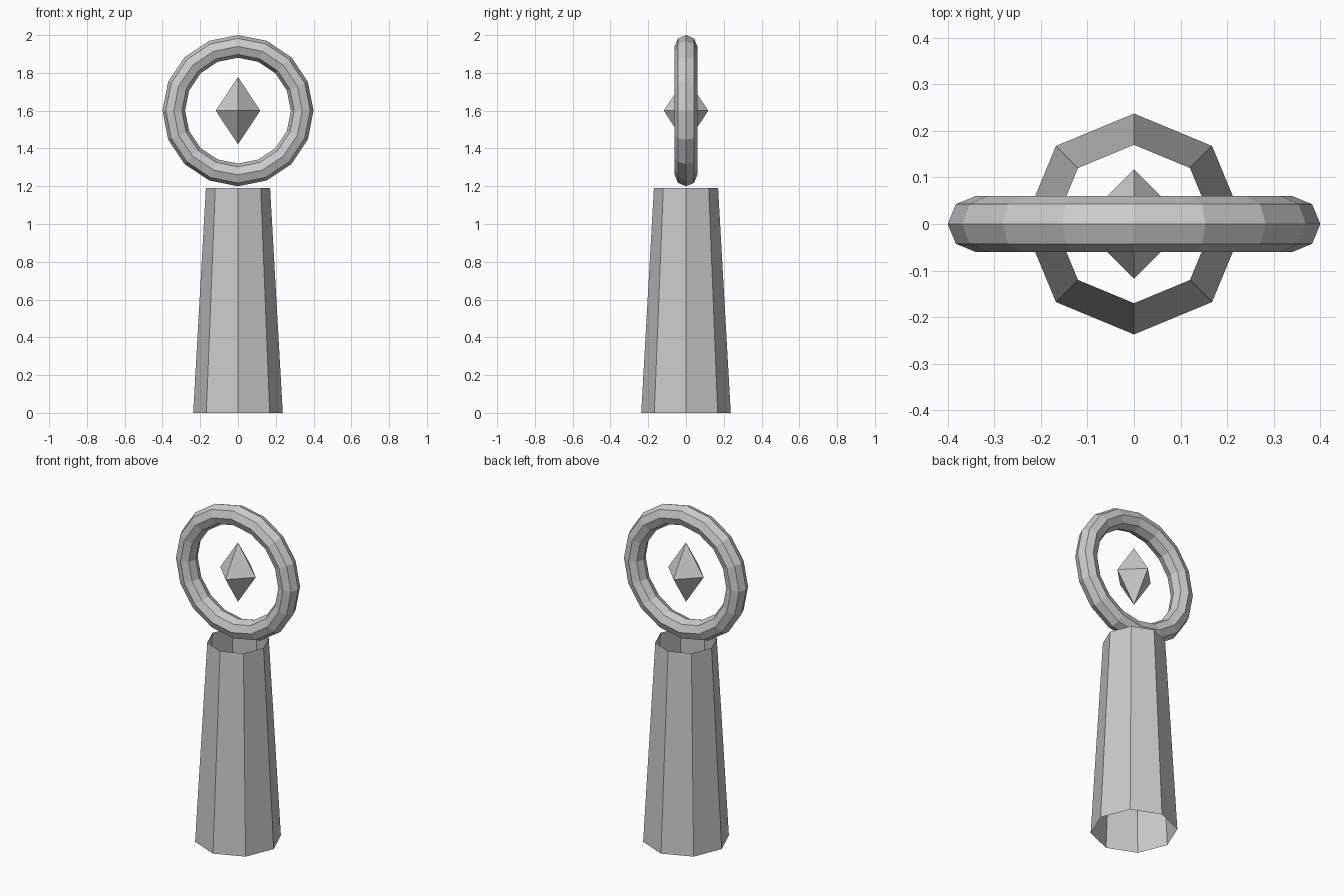
import bpy
import bmesh
from math import cos, sin, tau

cube = bpy.data.objects.get("Cube")
if cube:
    bpy.data.objects.remove(cube, do_unlink=True)

stone = bpy.data.materials.new("grey_stone")
stone.use_nodes = True
GREY = (0.6, 0.6, 0.6, 1)
stone.diffuse_color = GREY
stone.node_tree.nodes["Principled BSDF"].inputs["Base Color"].default_value = GREY


def finish(name, bm):
    """Turn a bmesh into a flat-shaded object."""
    bmesh.ops.recalc_face_normals(bm, faces=bm.faces)
    mesh = bpy.data.meshes.new(name)
    bm.to_mesh(mesh)
    bm.free()
    mesh.materials.append(stone)
    obj = bpy.data.objects.new(name, mesh)
    bpy.context.collection.objects.link(obj)
    return obj


def lathe(name, profile, sides):
    """Spin (radius, height) points around z; zero radius makes a tip."""
    bm = bmesh.new()
    rings = []
    for r, z in profile:
        if r == 0:
            rings.append([bm.verts.new((0, 0, z))] * sides)
        else:
            rings.append([bm.verts.new((r * cos(tau * i / sides), r * sin(tau * i / sides), z))
                          for i in range(sides)])
    for low, high in zip(rings, rings[1:]):
        for i in range(sides):
            j = (i + 1) % sides
            corners = dict.fromkeys((low[i], low[j], high[j], high[i]))
            bm.faces.new(list(corners))
    return finish(name, bm)


def ring(name, major, minor, height, segments, sides):
    """Upright faceted ring facing the front."""
    bm = bmesh.new()
    loops = []
    for i in range(segments):
        a = tau * i / segments
        loop = []
        for k in range(sides):
            b = tau * k / sides
            r = major + minor * cos(b)
            loop.append(bm.verts.new((r * cos(a), minor * sin(b), height + r * sin(a))))
        loops.append(loop)
    for i in range(segments):
        here, after = loops[i], loops[(i + 1) % segments]
        for k in range(sides):
            m = (k + 1) % sides
            bm.faces.new((here[k], after[k], after[m], here[m]))
    return finish(name, bm)


# Hollow tapered column, open at both ends
lathe("pedestal", [(0.237, 0), (0.17, 1.19)], 8)

# Upright ring above the column
ring("upright_ring", 0.34, 0.06, 1.6, 16, 8)

# Floating crystal in the middle of the ring
lathe("crystal", [(0, 1.422), (0.118, 1.6), (0, 1.778)], 4)
